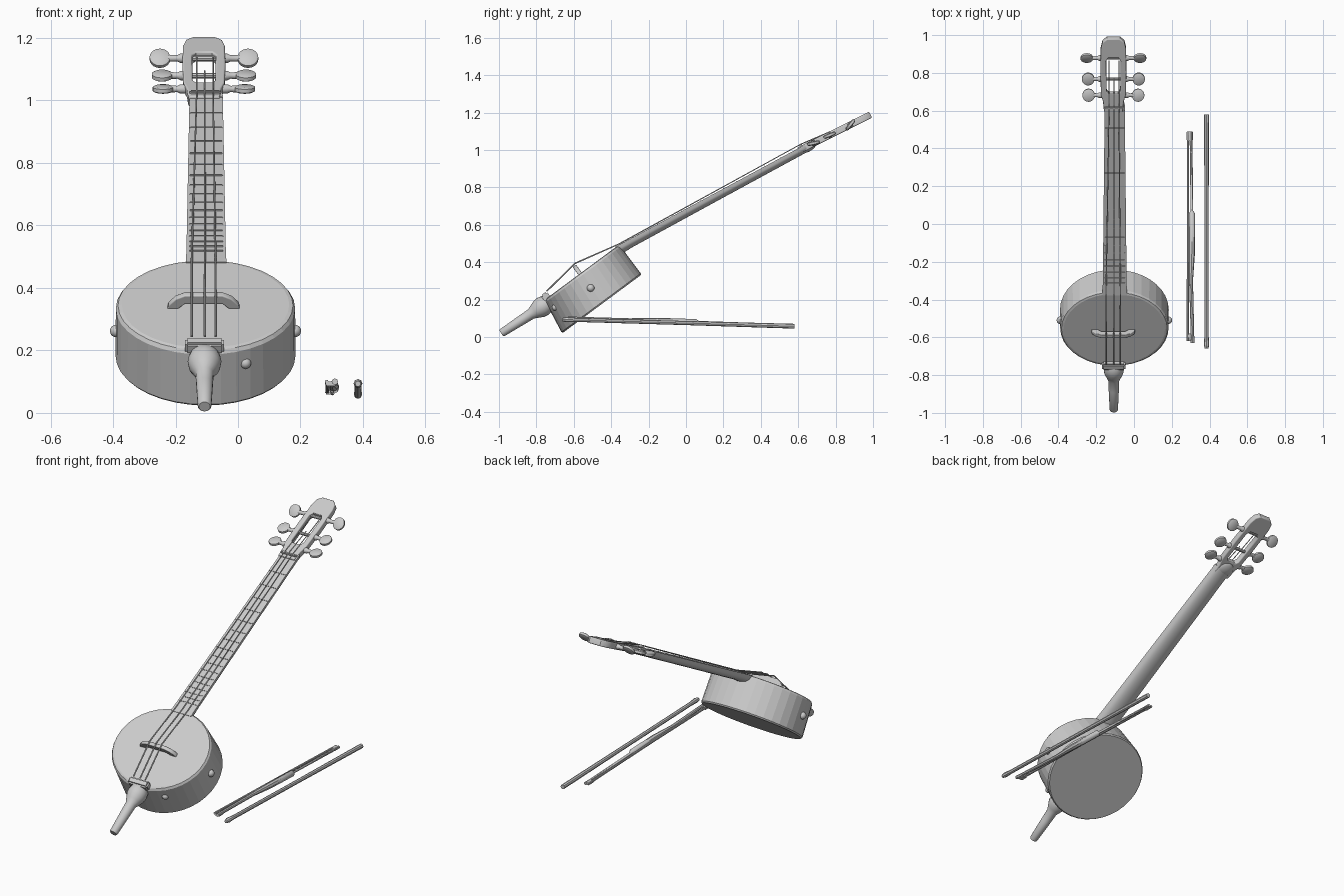
import bpy, bmesh, math
from mathutils import Matrix, Vector

if "Cube" in bpy.data.objects:
    bpy.data.objects.remove(bpy.data.objects["Cube"])

GREY = (0.6, 0.6, 0.6, 1)
mat = bpy.data.materials.new("plain grey")
mat.use_nodes = True
mat.diffuse_color = GREY
mat.node_tree.nodes["Principled BSDF"].inputs["Base Color"].default_value = GREY


def frame(x, y, z, pitch):
    return Matrix.Translation((x, y, z)) @ Matrix.Rotation(math.radians(pitch), 4, "X")


WORLD = Matrix()
DRUM = frame(-0.104, -0.557, 0.3465, 36.5)
NECK = frame(-0.102, -0.36, 0.492, 28.3)
HEAD = frame(-0.109, 0.62, 1.026, 26.5)


def finish(name, mesh, mtx=WORLD, smooth=True):
    ob = bpy.data.objects.new(name, mesh)
    bpy.context.collection.objects.link(ob)
    ob.matrix_world = mtx
    mesh.materials.clear()
    mesh.materials.append(mat)
    if smooth:
        bpy.ops.object.select_all(action="DESELECT")
        ob.select_set(True)
        bpy.context.view_layer.objects.active = ob
        bpy.ops.object.shade_smooth_by_angle(angle=math.radians(40))
    return ob


def from_bmesh(name, bm, mtx=WORLD, smooth=True):
    bmesh.ops.recalc_face_normals(bm, faces=bm.faces)
    mesh = bpy.data.meshes.new(name)
    bm.to_mesh(mesh)
    bm.free()
    return finish(name, mesh, mtx, smooth)


def loft(name, rings, mtx=WORLD, smooth=True):
    """Skin a row of equal rings and cap both ends."""
    bm = bmesh.new()
    rows = [[bm.verts.new(p) for p in ring] for ring in rings]
    n = len(rows[0])
    for a, b in zip(rows, rows[1:]):
        for i in range(n):
            j = (i + 1) % n
            bm.faces.new((a[i], a[j], b[j], b[i]))
    bm.faces.new(rows[0])
    bm.faces.new(rows[-1])
    return from_bmesh(name, bm, mtx, smooth)


def ellipse(rx, ry, z, cy=0, n=20):
    return [(rx * math.cos(math.tau * i / n), cy + ry * math.sin(math.tau * i / n), z)
            for i in range(n)]


def lathe(name, profile, mtx, n=20):
    return loft(name, [ellipse(r, r, z, n=n) for z, r in profile], mtx)


def box(name, size, centre, mtx=WORLD, bevel=0.004):
    bm = bmesh.new()
    bmesh.ops.create_cube(bm, size=1)
    bmesh.ops.scale(bm, vec=size, verts=bm.verts)
    bmesh.ops.bevel(bm, geom=bm.edges[:], offset=bevel, segments=2, affect="EDGES")
    bmesh.ops.translate(bm, vec=centre, verts=bm.verts)
    return from_bmesh(name, bm, mtx)


def ball(name, scale, centre, mtx=WORLD):
    bm = bmesh.new()
    bmesh.ops.create_uvsphere(bm, u_segments=16, v_segments=10, radius=1)
    bmesh.ops.scale(bm, vec=scale, verts=bm.verts)
    bmesh.ops.translate(bm, vec=centre, verts=bm.verts)
    return from_bmesh(name, bm, mtx)


def curve_mesh(name, cu, mtx=WORLD):
    tmp = bpy.data.objects.new(name + "_curve", cu)
    bpy.context.collection.objects.link(tmp)
    dg = bpy.context.evaluated_depsgraph_get()
    mesh = bpy.data.meshes.new_from_object(tmp.evaluated_get(dg))
    bpy.data.objects.remove(tmp)
    return finish(name, mesh, mtx)


def add_spline(cu, pts, radii=None, closed=False):
    s = cu.splines.new("POLY")
    s.points.add(len(pts) - 1)
    for i, p in enumerate(pts):
        s.points[i].co = (*p, 1)
        s.points[i].radius = radii[i] if radii else 1
    s.use_cyclic_u = closed


def tube(name, pts, radius, radii=None, mtx=WORLD):
    cu = bpy.data.curves.new(name, "CURVE")
    cu.dimensions = "3D"
    cu.bevel_depth = radius
    cu.bevel_resolution = 2
    cu.use_fill_caps = True
    add_spline(cu, pts, radii)
    return curve_mesh(name, cu, mtx)


def plate(name, outlines, thickness, mtx, bevel=0.004):
    """Flat outline, with holes, centred on its own plane."""
    cu = bpy.data.curves.new(name, "CURVE")
    cu.dimensions = "2D"
    cu.fill_mode = "BOTH"
    cu.extrude = thickness / 2 - bevel
    cu.bevel_depth = bevel
    cu.offset = -bevel
    for pts in outlines:
        add_spline(cu, [(x, y, 0) for x, y in pts], closed=True)
    return curve_mesh(name, cu, mtx)


def mirrored(half):
    return half + [(-x, y) for x, y in reversed(half)]


# Drum body: faceted wall, softened rim, slightly wider base
loft("drum_body", [ellipse(rx, ry, z, cy, 36) for rx, ry, z, cy in (
    (0.282, 0.258, -0.2, -0.014), (0.288, 0.264, -0.192, -0.014),
    (0.287, 0.25, -0.014, -0.001), (0.28, 0.242, -0.003, 0),
    (0.268, 0.232, 0, 0))], DRUM, smooth=False)
for side in (-1, 1):
    ball("side_knob", (0.02, 0.02, 0.02), (side * 0.286, -0.012, -0.096), DRUM)
ball("front_knob", (0.018, 0.018, 0.018), (0.128, -0.226, -0.066), DRUM)

# Tail spike with a bulb
spike = Matrix.Translation((-0.107, -0.988, 0.02)) @ Matrix.Rotation(math.radians(-57), 4, "X")
lathe("tail_spike", [(0, 0.018), (0.006, 0.022), (0.13, 0.027), (0.19, 0.029),
                     (0.215, 0.04), (0.24, 0.051), (0.265, 0.054), (0.29, 0.049),
                     (0.315, 0.035), (0.335, 0.015)], spike)
box("tailpiece", (0.125, 0.04, 0.045), (-0.003, -0.232, 0.008), DRUM, 0.008)

# Arched bridge standing on the drum
arch = mirrored([(0.06, 0.018), (0.08, 0), (0.115, 0), (0.112, 0.014), (0.09, 0.038), (0.06, 0.052)])
plate("bridge", [arch], 0.022,
      DRUM @ Matrix.Translation((-0.006, -0.012, 0)) @ Matrix.Rotation(math.pi / 2, 4, "X"))


# Neck: flat top, round back
def neck_ring(v, w, h):
    return [(w * math.cos(a), v, -h * math.sin(a) ** 0.7)
            for a in (math.pi * i / 12 for i in range(13))]


loft("neck", [neck_ring(-0.02, 0.065, 0.05), neck_ring(0.06, 0.063, 0.045),
              neck_ring(0.6, 0.058, 0.042), neck_ring(1.13, 0.053, 0.04)], NECK)
for i in range(18):
    v = 1.09 * (1 - 0.5 ** (i / 9)) * 1.3
    box("fret", (0.104 + 0.008 * i / 18, 0.006, 0.006), (0, 1.09 - v, 0), NECK, 0.002)

# Slotted headstock
outline = mirrored([(0.05, -0.03), (0.055, 0.03), (0.066, 0.07), (0.069, 0.2), (0.067, 0.34),
                    (0.058, 0.38), (0.035, 0.401)])
slot = mirrored([(0.025, 0.075), (0.036, 0.09), (0.038, 0.27), (0.025, 0.29)])
plate("headstock", [outline, slot], 0.036, HEAD @ Matrix.Translation((0, 0, -0.018)), 0.006)
ball("head_heel", (0.05, 0.05, 0.022), (0.002, 0.02, -0.026), HEAD)
box("nut", (0.1, 0.014, 0.014), (0.004, -0.005, 0.003), HEAD)

# Tuning pegs: roller, turned shaft and paddle on each side
for v, reach, tilt in ((0.06, 0.131, 12), (0.156, 0.134, 22), (0.28, 0.141, 52)):
    at = HEAD @ Vector((0, v, -0.018))
    tube("peg_roller", [(at.x - 0.06, at.y, at.z), (at.x + 0.06, at.y, at.z)], 0.009)
    for side in (-1, 1):
        turn = Matrix.Translation(at) @ Matrix.Rotation(side * math.pi / 2, 4, "Y")
        lathe("peg_shaft", [(0.055, 0.015), (0.075, 0.015), (0.085, 0.01),
                            (reach - 0.03, 0.011), (reach - 0.01, 0.008)], turn, 12)
        pad = (Matrix.Translation(at + Vector((side * reach, 0, 0)))
               @ Matrix.Rotation(math.radians(tilt), 4, "X"))
        loft("peg_paddle", [ellipse(r, r * 1.05, z) for z, r in (
            (-0.01, 0.026), (-0.006, 0.033), (0.006, 0.033), (0.01, 0.026))], pad)

# Strings from tailpiece over the bridge to the rollers
for low, high in ((-0.148, -0.132), (-0.106, -0.106), (-0.072, -0.08)):
    top = HEAD @ Vector((0, 0.17 if low == -0.106 else 0.27, -0.008))
    tube("string", [(low, -0.745, 0.245), (low, -0.594, 0.394), (low, -0.36, 0.497),
                    (high, 0.615, 1.032), (high, top.y, top.z)], 0.004, [1, 1, 0.8, 0.6, 0.6])

# Loose round stick
tube("plain_stick", [(0.384, -0.66, 0.093), (0.384, -0.64, 0.094), (0.384, -0.59, 0.092),
                     (0.384, 0, 0.075), (0.384, 0.58, 0.058)], 0.013, [0.7, 1.1, 0.85, 0.85, 1])

# Bow: stick, thick grip, hair strands and tip
tube("bow_stick", [(0.31, -0.63, 0.1), (0.31, -0.6, 0.1), (0.302, -0.3, 0.09), (0.306, -0.15, 0.086),
                   (0.307, 0.055, 0.079), (0.306, 0.07, 0.079), (0.302, 0.49, 0.064)],
     0.013, [0.8, 0.7, 0.8, 1.3, 1.3, 0.5, 0.6])
tube("bow_hair", [(0.284, -0.62, 0.1), (0.286, -0.1, 0.086), (0.286, 0.49, 0.066)], 0.006)
box("bow_tip", (0.034, 0.05, 0.012), (0.295, 0.465, 0.065))
box("bow_frog", (0.036, 0.04, 0.014), (0.298, -0.6, 0.093))
